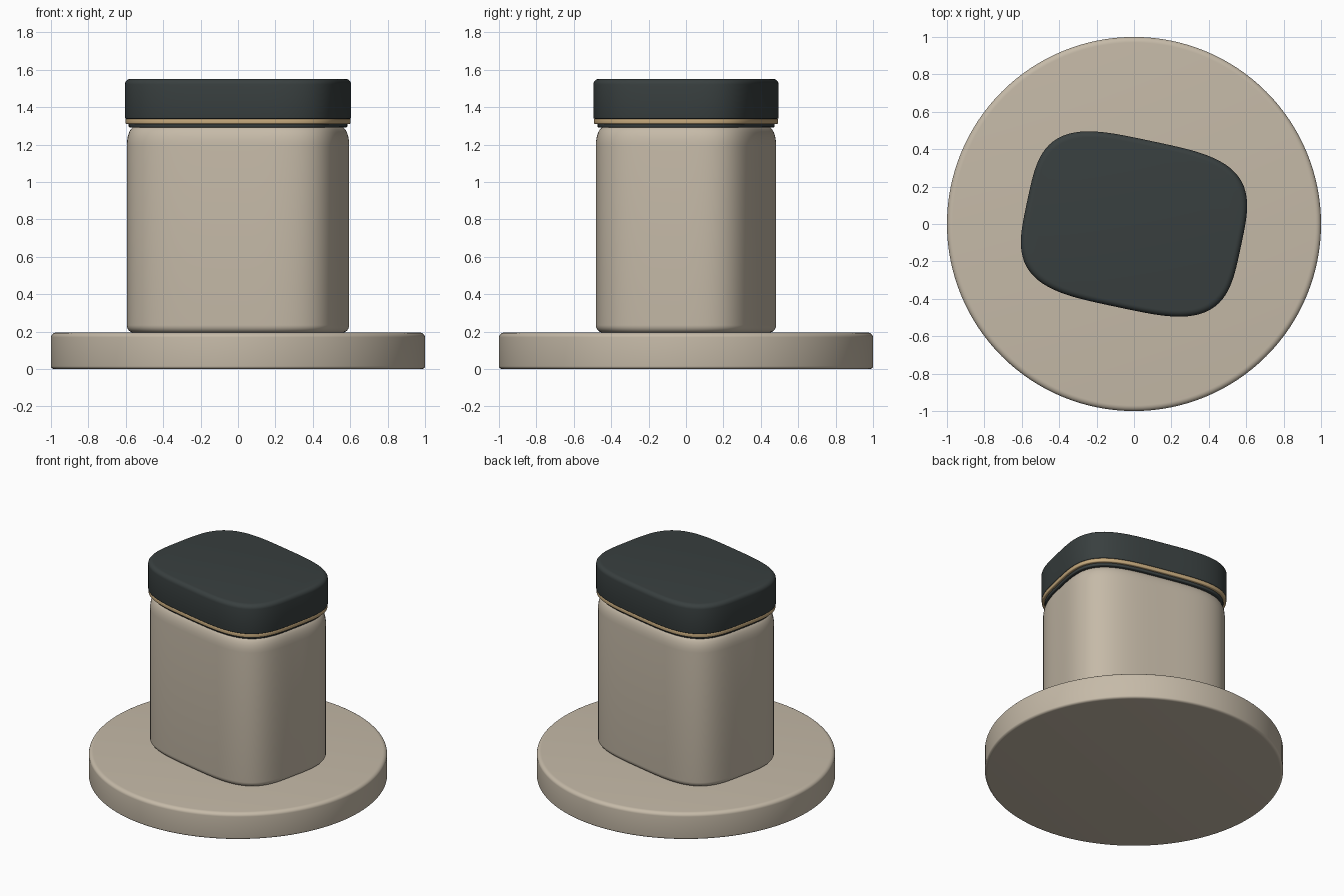
import bpy, bmesh, math

if "Cube" in bpy.data.objects:
    bpy.data.objects.remove(bpy.data.objects["Cube"])

SEG = 128
TURN = math.radians(-12)


def material(name, rgb):
    m = bpy.data.materials.new(name)
    m.diffuse_color = (*rgb, 1)
    m.use_nodes = True
    m.node_tree.nodes["Principled BSDF"].inputs["Base Color"].default_value = m.diffuse_color
    return m


stone = material("warm beige", (0.56, 0.49, 0.39))
dark = material("dark slate", (0.040, 0.050, 0.050))
gold = material("pale gold", (0.55, 0.39, 0.20))


def fillet(r_in, r_up, z, top, steps=6):
    """Quarter-round (inset, z) points, listed from bottom to top."""
    pts = []
    for i in range(steps + 1):
        t = math.pi / 2 * i / steps
        if top:
            pts.append((r_in * (1 - math.cos(t)), z - r_up + r_up * math.sin(t)))
        else:
            pts.append((r_in * (1 - math.sin(t)), z + r_up * (1 - math.cos(t))))
    return pts


def loft(name, a, b, n, turn, profile, mat):
    """Stack of superellipse rings following an (inset, z) profile, with caps."""
    bm = bmesh.new()
    rings = []
    for inset, z in profile:
        ring = []
        for i in range(SEG):
            t = 2 * math.pi * i / SEG
            c, s = math.cos(t), math.sin(t)
            r = (abs(c / (a - inset)) ** n + abs(s / (b - inset)) ** n) ** (-1 / n)
            ring.append(bm.verts.new((r * math.cos(t + turn), r * math.sin(t + turn), z)))
        rings.append(ring)
    for lo, hi in zip(rings, rings[1:]):
        for i in range(SEG):
            j = (i + 1) % SEG
            bm.faces.new((lo[i], lo[j], hi[j], hi[i]))
    bm.faces.new(rings[0][::-1])
    bm.faces.new(rings[-1])
    mesh = bpy.data.meshes.new(name)
    bm.to_mesh(mesh)
    bm.free()
    ob = bpy.data.objects.new(name, mesh)
    bpy.context.collection.objects.link(ob)
    mesh.materials.append(mat)
    bpy.ops.object.select_all(action='DESELECT')
    ob.select_set(True)
    bpy.context.view_layer.objects.active = ob
    bpy.ops.object.shade_smooth_by_angle(angle=math.radians(35))
    return ob


# Round plinth with softened rims
loft("plinth", 1.0, 1.0, 2, 0,
     fillet(0.02, 0.015, 0, False) + fillet(0.03, 0.025, 0.195, True), stone)

# Jar body: small round at the foot, long soft shoulder
loft("jar_body", 0.575, 0.44, 3.6, TURN,
     fillet(0.035, 0.04, 0.195, False) + fillet(0.04, 0.10, 1.295, True), stone)

# Dark seal recessed under the trim
loft("lid_seal", 0.565, 0.433, 3.6, TURN,
     fillet(0.006, 0.006, 1.292, False, 3) + [(0, 1.35)], dark)

# Thin metal trim band
loft("trim_band", 0.582, 0.451, 3.6, TURN,
     fillet(0.006, 0.006, 1.31, False, 3) + fillet(0.006, 0.006, 1.338, True, 3), gold)

# Lid with rounded top edge
loft("lid", 0.584, 0.453, 3.6, TURN,
     fillet(0.006, 0.006, 1.338, False, 3) + fillet(0.03, 0.03, 1.552, True), dark)
